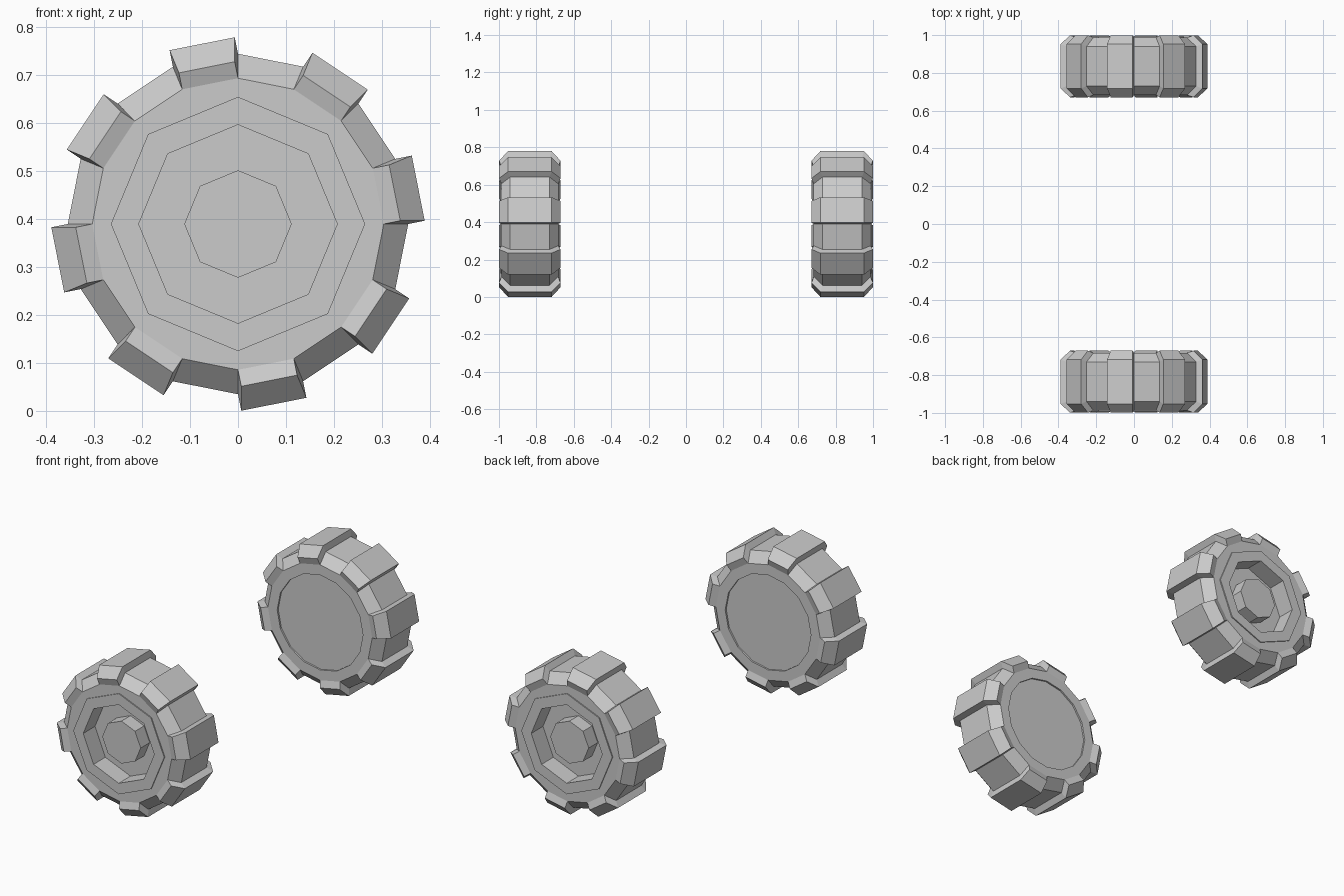
import bpy, bmesh
from math import sin, cos, pi
from mathutils import Vector

if "Cube" in bpy.data.objects:
    bpy.data.objects.remove(bpy.data.objects["Cube"])

CY, CZ = -0.835, 0.39      # wheel centre; t below is the distance outward (-y)
SEG = 16


def pt(r, t, a):
    return Vector((r * cos(a), CY - t, CZ + r * sin(a)))


def finish(name, bm):
    bmesh.ops.remove_doubles(bm, verts=bm.verts, dist=1e-5)
    bmesh.ops.recalc_face_normals(bm, faces=bm.faces)
    mesh = bpy.data.meshes.new(name)
    bm.to_mesh(mesh)
    bm.free()
    obj = bpy.data.objects.new(name, mesh)
    bpy.context.collection.objects.link(obj)
    # the second wheel is the mirror image across y = 0
    mod = obj.modifiers.new("opposite_wheel", 'MIRROR')
    mod.use_axis = (False, True, False)
    mod.use_clip = False
    mod.use_mirror_merge = False


def lathe(name, profile, sides, closed=False, caps=()):
    """Spin an (r, t) profile; caps lists profile ends closed by a flat polygon."""
    bm = bmesh.new()
    rings = [[bm.verts.new(pt(r, t, 2 * pi * i / sides)) for i in range(sides)]
             for r, t in profile]
    pairs = list(zip(rings, rings[1:]))
    if closed:
        pairs.append((rings[-1], rings[0]))
    for a, b in pairs:
        for i in range(sides):
            j = (i + 1) % sides
            bm.faces.new((a[i], a[j], b[j], b[i]))
    for c in caps:
        bm.faces.new(rings[c])
    finish(name, bm)


# Tyre body with chamfered shoulders
shoulder = [(0.304, 0.152), (0.355, 0.105), (0.355, -0.105), (0.304, -0.152)]
lathe("tyre", [(0.24, 0.152)] + shoulder + [(0.25, -0.152), (0.25, -0.14), (0.24, -0.14)],
      SEG, closed=True)

# Tread blocks: every other segment of the tyre pushed straight outwards
bm = bmesh.new()
for k in range(0, SEG, 2):
    a0, a1 = 2 * pi * k / SEG, 2 * pi * (k + 1) / SEG
    mid = (a0 + a1) / 2
    out = Vector((cos(mid), 0, sin(mid))) * 0.035
    sides = []
    for a in (a0, a1):
        base = [bm.verts.new(pt(r, t, a)) for r, t in shoulder]
        top = [bm.verts.new(pt(r, t, a) + out + Vector((0, -0.012 if t > 0 else 0.012, 0)))
               for r, t in shoulder]
        for i in range(3):
            bm.faces.new((base[i], base[i + 1], top[i + 1], top[i]))
        sides.append((base, top))
    (b0, t0), (b1, t1) = sides
    for i in range(3):
        bm.faces.new((t0[i], t0[i + 1], t1[i + 1], t1[i]))
    for i in (0, 3):
        bm.faces.new((b0[i], t0[i], t1[i], b1[i]))
finish("tread_blocks", bm)

# Flat plate closing the inboard side
lathe("inner_plate", [(0.25, -0.143), (0.25, -0.12)], SEG, caps=(0,))

# Octagonal rim with a deep recess, and the hub standing in it
lathe("rim", [(0.265, 0.14), (0.265, 0.158), (0.207, 0.158), (0.207, 0.06)], 8, caps=(3,))
lathe("hub", [(0.112, 0.06), (0.112, 0.135)], 8, caps=(1,))
